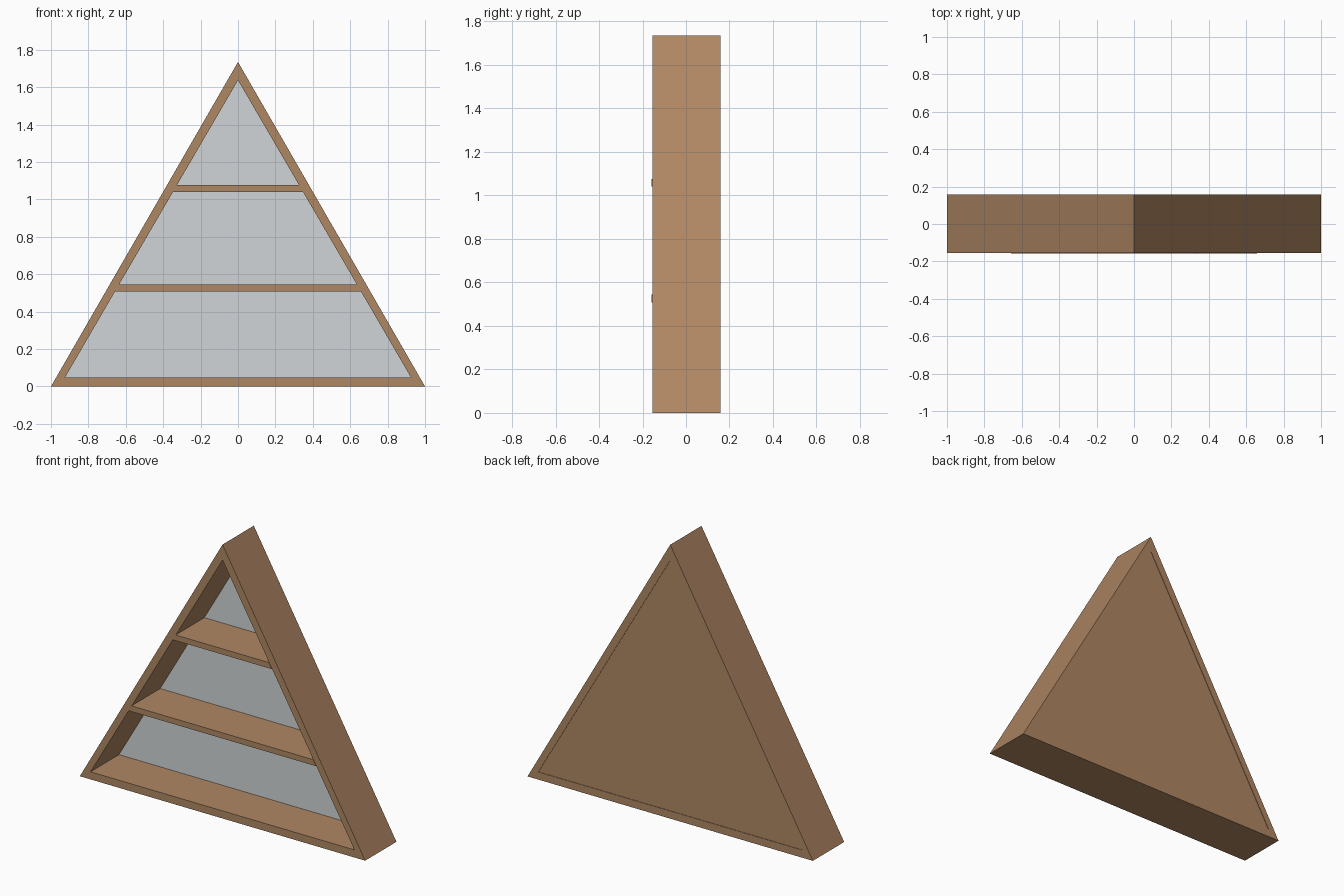
import bpy
import bmesh

if "Cube" in bpy.data.objects:
    bpy.data.objects.remove(bpy.data.objects["Cube"], do_unlink=True)


def make_material(name, color):
    mat = bpy.data.materials.new(name)
    mat.use_nodes = True
    mat.diffuse_color = color
    mat.node_tree.nodes["Principled BSDF"].inputs["Base Color"].default_value = color
    return mat


wood = make_material("warm wood", (0.43, 0.242, 0.125, 1))
grey = make_material("pale grey", (0.63, 0.66, 0.68, 1))

FRONT, BACK = -0.155, 0.158
OUTER = [(-1, 0), (1, 0), (0, 1.735)]
INNER = [(-0.925, 0.048), (0.925, 0.048), (0, 1.637)]


def prism(name, outline, y0, y1, materials):
    """Extrude an x-z outline from y0 back to y1."""
    bm = bmesh.new()
    face = bm.faces.new([bm.verts.new((x, y0, z)) for x, z in outline])
    out = bmesh.ops.extrude_face_region(bm, geom=[face])
    moved = [v for v in out["geom"] if isinstance(v, bmesh.types.BMVert)]
    bmesh.ops.translate(bm, verts=moved, vec=(0, y1 - y0, 0))
    bmesh.ops.recalc_face_normals(bm, faces=bm.faces)
    # A second material goes on the front face
    if len(materials) > 1:
        for f in bm.faces:
            f.material_index = int(f.normal.y < -0.5)
    mesh = bpy.data.meshes.new(name)
    bm.to_mesh(mesh)
    bm.free()
    for mat in materials:
        mesh.materials.append(mat)
    obj = bpy.data.objects.new(name, mesh)
    bpy.context.collection.objects.link(obj)
    return obj


def inner_x(z):
    """Half width of the opening at height z."""
    (x0, z0), (_, top) = INNER[1], INNER[2]
    return x0 * (top - z) / (top - z0)


# Mitred frame boards
for i, name in enumerate(("bottom_board", "left_board", "right_board")):
    j = (i + 1) % 3
    prism(name, [OUTER[i], OUTER[j], INNER[j], INNER[i]], FRONT, BACK, [wood])

# Back panel, grey inside and wood behind
prism("back_panel", INNER, 0.13, BACK - 0.003, [wood, grey])

# Shelves with slanted ends, slightly proud of the frame
for name, low, high in (("lower_shelf", 0.508, 0.544), ("upper_shelf", 1.04, 1.076)):
    a, b = inner_x(low), inner_x(high)
    prism(name, [(-a, low), (a, low), (b, high), (-b, high)], FRONT - 0.003, 0.13, [wood])
